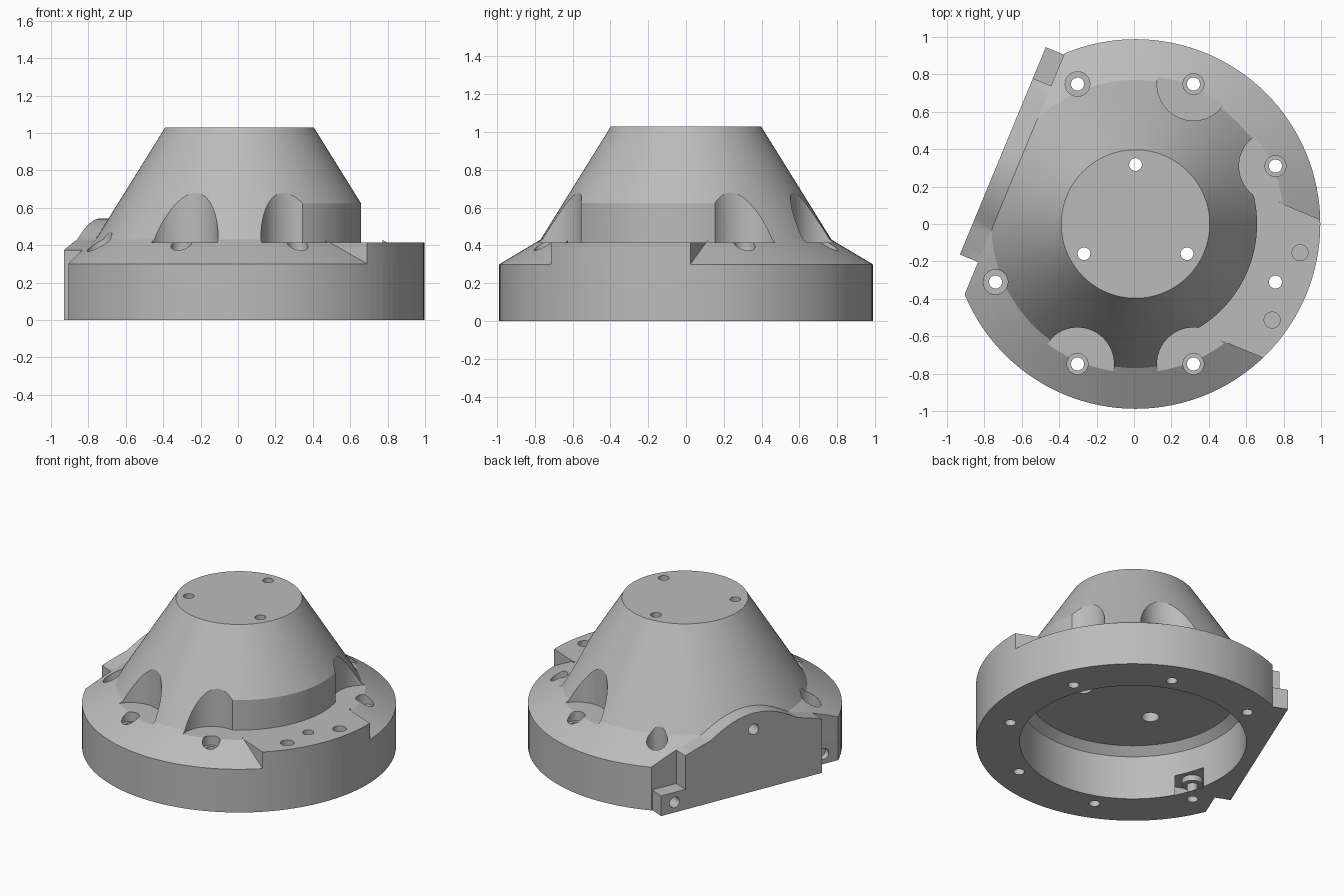
import bpy, bmesh, math
from mathutils import Matrix, Vector

if "Cube" in bpy.data.objects:
    bpy.data.objects.remove(bpy.data.objects["Cube"])

R = 0.988                      # base radius
SEG = 128
AXIS = math.radians(157.5)     # direction of the open side
CENTRE = Matrix.Translation((0.008, 0, 0))
TURN = CENTRE @ Matrix.Rotation(AXIS, 4, 'Z')
LEDGE_Z, TAB_Z, ROOF_Z = 0.415, 0.14, 0.355
BOLT_R = 0.81
OUTER = [(R, 0), (R, 0.3), (0.77, 0.43), (0.397, 1.03)]

grey = bpy.data.materials.new("plain grey")
grey.use_nodes = True
grey.diffuse_color = (0.5, 0.5, 0.5, 1)
grey.node_tree.nodes["Principled BSDF"].inputs["Base Color"].default_value = (0.5, 0.5, 0.5, 1)


def finish(bm, name, matrix):
    bm.transform(matrix)
    bmesh.ops.recalc_face_normals(bm, faces=bm.faces)
    mesh = bpy.data.meshes.new(name)
    bm.to_mesh(mesh)
    bm.free()
    mesh.materials.append(grey)
    obj = bpy.data.objects.new(name, mesh)
    bpy.context.collection.objects.link(obj)
    return obj


def lathe(name, profile, seg=SEG, matrix=CENTRE):
    """Closed solid of stacked rings."""
    bm = bmesh.new()
    rings = [[bm.verts.new((r * math.cos(math.tau * i / seg), r * math.sin(math.tau * i / seg), z))
              for i in range(seg)] for r, z in profile]
    for low, high in zip(rings, rings[1:]):
        for i in range(seg):
            j = (i + 1) % seg
            bm.faces.new((low[i], low[j], high[j], high[i]))
    bm.faces.new(rings[0])
    bm.faces.new(rings[-1])
    return finish(bm, name, matrix)


def box(name, d, u, z):
    """Box in the turned frame: d towards the open side, u across it."""
    bm = bmesh.new()
    bmesh.ops.create_cube(bm, size=1)
    lo, hi = Vector((d[0], u[0], z[0])), Vector((d[1], u[1], z[1]))
    size, mid = hi - lo, (hi + lo) / 2
    return finish(bm, name, TURN @ Matrix.Translation(mid) @ Matrix.Diagonal((*size, 1)))


def post(r, z0, z1, dist=0.0, angle=0.0, seg=32):
    """Upright cylinder at a polar position."""
    at = Matrix.Translation((dist * math.cos(angle), dist * math.sin(angle), 0))
    return lathe("cutter", [(r, z0), (r, z1)], seg, CENTRE @ at)


def side_hole(u, z, r, d0):
    """Horizontal cylinder running out through the open side."""
    m = TURN @ Matrix.Translation((0, u, z)) @ Matrix.Rotation(math.pi / 2, 4, 'Y')
    return lathe("cutter", [(r, d0), (r, 1.0)], 32, m)


def combine(target, other, operation):
    mod = target.modifiers.new("cut", 'BOOLEAN')
    mod.operation, mod.solver, mod.object = operation, 'EXACT', other
    bpy.context.view_layer.objects.active = target
    bpy.ops.object.modifier_apply(modifier=mod.name)
    bpy.data.objects.remove(other)


def height(r):
    """Height of the outer surface at a radius."""
    for (r0, z0), (r1, z1) in zip(OUTER[1:], OUTER[2:]):
        if r >= r1:
            return z0 + (r0 - r) / (r0 - r1) * (z1 - z0)
    return OUTER[-1][1]


# Conical body, sliced on the open side
body = lathe("conical_housing", OUTER)
combine(body, box("cutter", (0.7, 1.3), (-1.2, 1.2), (-0.2, 1.3)), 'DIFFERENCE')

# Hood: the sliced outline pulled outwards
bm = bmesh.new()
W, N = 0.51, 34
us = [-W + 2 * W * i / N for i in range(N + 1)]
outline = [(-W, 0)] + [(u, height(math.hypot(0.7, u))) for u in us] + [(W, 0)]
face = bm.faces.new([bm.verts.new((0.69, u, z)) for u, z in outline])
out = bmesh.ops.extrude_face_region(bm, geom=[face], use_keep_orig=True)["geom"]
bmesh.ops.translate(bm, vec=(0.115, 0, 0), verts=[v for v in out if isinstance(v, bmesh.types.BMVert)])
combine(body, finish(bm, "hood", TURN), 'UNION')

# Corner pockets and low mounting tabs
for s in (-1, 1):
    span = lambda a, b: sorted((s * a, s * b))
    combine(body, box("cutter", (0.5, 1.3), span(W, 1.3), (TAB_Z, 1.2)), 'DIFFERENCE')
    combine(body, box("tab", (0.45, 0.805), span(0.4, 0.69), (0, TAB_Z)), 'UNION')

# Raised ledge opposite the open side, with a curved wall behind it
ledge = lathe("ledge", [(R, 0), (R, LEDGE_Z)])
combine(ledge, box("cutter", (-1.3, -0.3), (-0.4, 0.4), (-0.2, 1)), 'INTERSECT')
combine(body, ledge, 'UNION')
recess = box("cutter", (-1.3, -0.3), (-0.4, 0.4), (LEDGE_Z, 0.9))
combine(recess, post(0.65, 0, 1.2, seg=SEG), 'DIFFERENCE')
combine(body, recess, 'DIFFERENCE')

# Underside bore and side opening
combine(body, lathe("cutter", [(0.713, -0.1), (0.713, 0.305), (0.66, ROOF_Z)]), 'DIFFERENCE')
combine(body, box("cutter", (0.3, 1.3), (-0.485, 0.485), (-0.1, ROOF_Z)), 'DIFFERENCE')

# Bolt circle: scallops, counterbores and through holes
for k in range(8):
    offset = k * math.pi / 4
    a = AXIS + offset
    if k == 0:
        continue
    if k in (1, 7):
        combine(body, post(0.066, 0.1, 0.9, BOLT_R, a), 'DIFFERENCE')
    elif k != 4:
        combine(body, post(0.195, LEDGE_Z, 1.2, BOLT_R, a, 64), 'DIFFERENCE')
        combine(body, post(0.056, 0.35, 0.6, BOLT_R, a), 'DIFFERENCE')
    combine(body, post(0.035, -0.1, 0.6, BOLT_R, a), 'DIFFERENCE')

# Blind holes on the ledge and holes through the top
for s in (-1, 1):
    combine(body, post(0.043, 0.27, 0.6, 0.893, AXIS + math.pi + s * 0.22), 'DIFFERENCE')
for k in range(3):
    a = math.pi / 2 + k * math.tau / 3
    combine(body, post(0.034, 0.2, 1.2, 0.318, a), 'DIFFERENCE')
    combine(body, post(0.055, 0.2, 0.88, 0.318, a), 'DIFFERENCE')

# Horizontal holes in the open side
combine(body, side_hole(0, 0.43, 0.037, 0.6), 'DIFFERENCE')
for s in (-1, 1):
    combine(body, side_hole(s * 0.59, 0.07, 0.037, 0.66), 'DIFFERENCE')

bpy.ops.object.select_all(action='DESELECT')
body.select_set(True)
bpy.context.view_layer.objects.active = body
bpy.ops.object.shade_smooth_by_angle(angle=math.radians(25))
